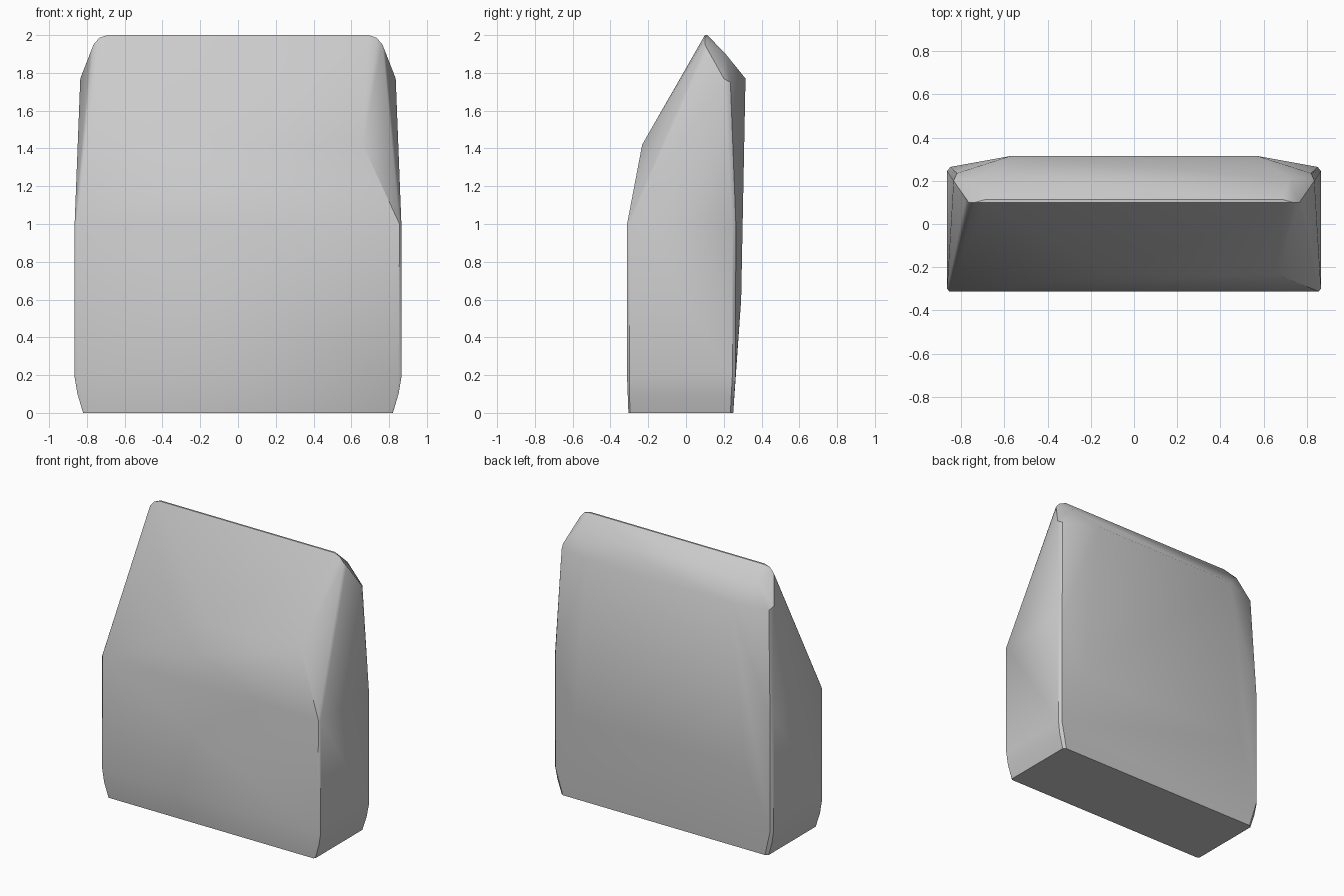
import bpy, bmesh, math

cube = bpy.data.objects.get("Cube")
if cube:
    bpy.data.objects.remove(cube, do_unlink=True)

# Plain grey stone
stone = bpy.data.materials.new("stone_grey")
stone.use_nodes = True
grey = (0.6, 0.6, 0.6, 1)
stone.diffuse_color = grey
stone.node_tree.nodes["Principled BSDF"].inputs["Base Color"].default_value = grey

# Corners shared by both halves (x, y, z)
half = [
    # tapered foot
    (0.82, -0.295, 0), (0.81, -0.305, 0), (0.82, 0.235, 0), (0.80, 0.25, 0),
    (0.85, -0.3, 0.1), (0.85, 0.24, 0.1),
    # upright sides with small softened corners
    (0.865, -0.3, 0.19), (0.85, -0.312, 0.19), (0.865, 0.245, 0.19), (0.85, 0.262, 0.19),
    (0.865, -0.3, 1.0), (0.855, -0.312, 1.0), (0.865, 0.245, 1.0), (0.85, 0.264, 1.0),
    # back face and its shoulders
    (0.68, 0.292, 0.6), (0.57, 0.315, 1.77),
    (0.835, 0.2, 1.77), (0.82, 0.235, 1.75), (0.72, 0.21, 1.9),
    # rounded ends of the ridge
    (0.69, 0.1, 2), (0.69, 0.113, 2), (0.735, 0.1, 1.985), (0.765, 0.1, 1.95), (0.78, 0.11, 1.91),
]
# Uneven break across the sloping front
front_break = [(-0.08, -0.232, 1.42), (0.66, -0.232, 1.42)]
points = [(s * x, y, z) for s in (1, -1) for x, y, z in half] + front_break

# Wrap the corners in one faceted block
bm = bmesh.new()
for p in points:
    bm.verts.new(p)
hull = bmesh.ops.convex_hull(bm, input=bm.verts)
loose = {g for g in hull["geom_interior"] + hull["geom_unused"] if isinstance(g, bmesh.types.BMVert)}
bmesh.ops.delete(bm, geom=list(loose), context="VERTS")
bmesh.ops.dissolve_limit(bm, angle_limit=math.radians(1), verts=bm.verts, edges=bm.edges)
bmesh.ops.recalc_face_normals(bm, faces=bm.faces)

mesh = bpy.data.meshes.new("stone_slab")
bm.to_mesh(mesh)
bm.free()
mesh.materials.append(stone)
slab = bpy.data.objects.new("stone_slab", mesh)
bpy.context.collection.objects.link(slab)

# Soft shading across shallow facets, crisp elsewhere
bpy.ops.object.select_all(action="DESELECT")
slab.select_set(True)
bpy.context.view_layer.objects.active = slab
bpy.ops.object.shade_smooth_by_angle(angle=math.radians(30))
